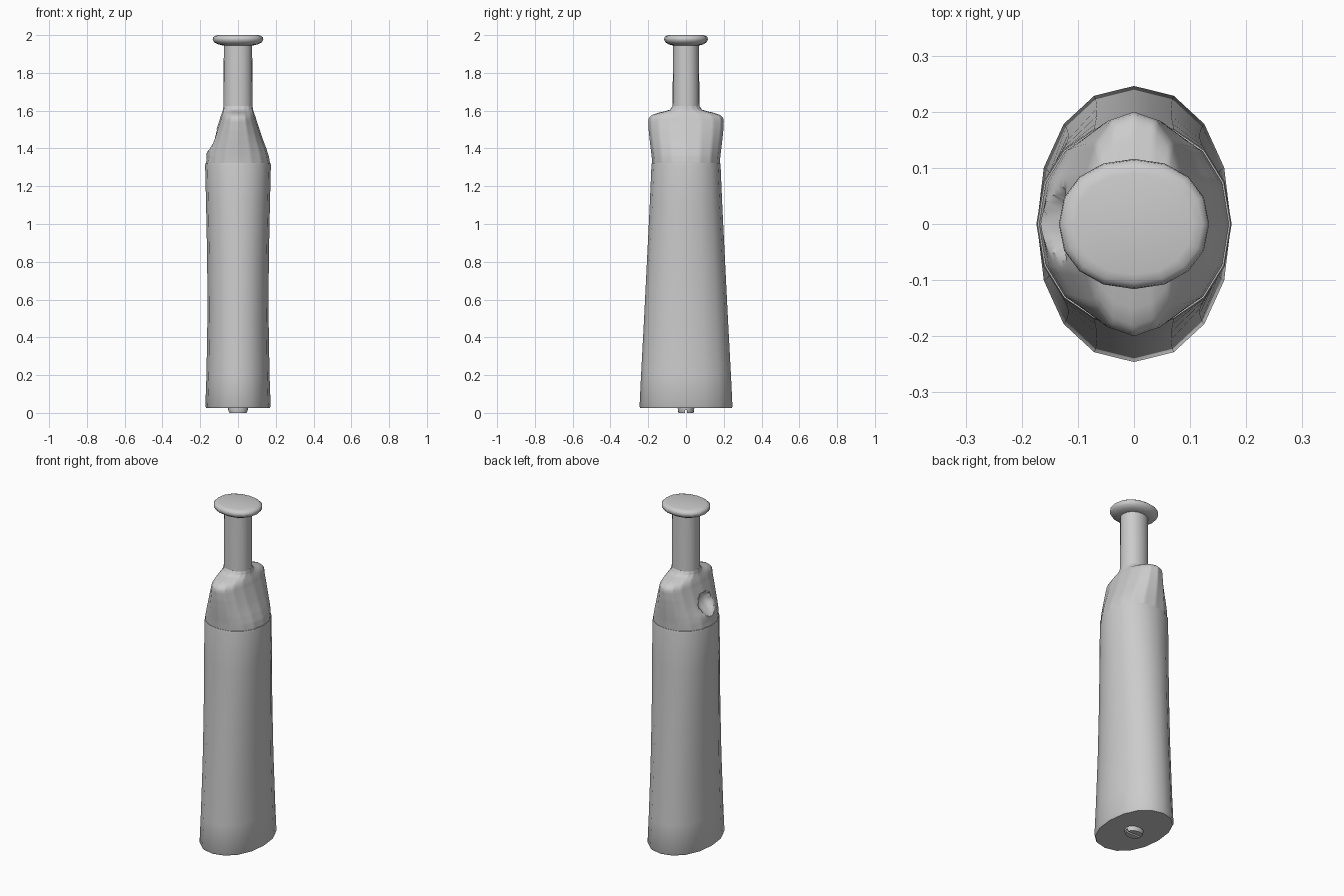
import bpy, bmesh, math

if "Cube" in bpy.data.objects:
    bpy.data.objects.remove(bpy.data.objects["Cube"])

SIDES = 16


def outline(rx, ry, sub):
    """16-sided, slightly squared ellipse; each side split into sub pieces."""
    def corner(k):
        a = 2 * math.pi * k / SIDES
        c, s = math.cos(a), math.sin(a)
        return (rx * math.copysign(abs(c) ** 0.93, c), ry * math.copysign(abs(s) ** 0.93, s))
    pts = []
    for k in range(SIDES):
        p, q = corner(k), corner(k + 1)
        for i in range(sub):
            t = i / sub
            pts.append((p[0] + (q[0] - p[0]) * t, p[1] + (q[1] - p[1]) * t))
    return pts


def loft(name, loops, sub=1, shape=None, angle=40):
    """Skin through (z, half width x, half depth y) loops and cap both ends."""
    bm = bmesh.new()
    rings = []
    for z, rx, ry in loops:
        ring = []
        for x, y in outline(rx, ry, sub):
            if shape:
                x = shape(x, y, z)
            ring.append(bm.verts.new((x, y, z)))
        rings.append(ring)
    n = len(rings[0])
    for a, b in zip(rings, rings[1:]):
        for i in range(n):
            j = (i + 1) % n
            bm.faces.new((a[i], a[j], b[j], b[i]))
    bm.faces.new(rings[0][::-1])
    bm.faces.new(rings[-1])
    bmesh.ops.recalc_face_normals(bm, faces=bm.faces[:])
    mesh = bpy.data.meshes.new(name)
    bm.to_mesh(mesh)
    bm.free()
    ob = bpy.data.objects.new(name, mesh)
    bpy.context.collection.objects.link(ob)
    bpy.ops.object.select_all(action='DESELECT')
    ob.select_set(True)
    bpy.context.view_layer.objects.active = ob
    bpy.ops.object.shade_smooth_by_angle(angle=math.radians(angle))
    return ob


def refine(loops, step):
    """Insert evenly spaced loops between the given ones."""
    out = []
    for a, b in zip(loops, loops[1:]):
        n = max(1, round((b[0] - a[0]) / step))
        out += [tuple(p + (q - p) * i / n for p, q in zip(a, b)) for i in range(n)]
    return out + [loops[-1]]


def thumb_dimple(x, y, z):
    """Scooped button on the left face with a raised lower lip."""
    if x < 0:
        x -= 0.012 * math.exp(-(y / 0.06) ** 2 - ((z - 1.39) / 0.025) ** 2)
        d = (y / 0.055) ** 2 + ((z - 1.44) / 0.06) ** 2
        if d < 1:
            x += 0.04 * math.sqrt(1 - d)
    return x


# Tapered lower body
loft("body", [(0.025, 0.168, 0.241), (0.034, 0.173, 0.246), (0.2, 0.167, 0.238),
              (0.5, 0.162, 0.222), (0.8, 0.163, 0.207), (1.1, 0.169, 0.192),
              (1.31, 0.174, 0.183), (1.322, 0.172, 0.181)])

# Wedge-shaped head with rounded shoulders
head = [(1.30, 0.168, 0.178), (1.325, 0.169, 0.179), (1.36, 0.163, 0.182),
        (1.40, 0.150, 0.187), (1.45, 0.131, 0.193), (1.50, 0.114, 0.198),
        (1.545, 0.099, 0.200), (1.563, 0.094, 0.196), (1.577, 0.089, 0.181),
        (1.588, 0.085, 0.150), (1.596, 0.082, 0.115), (1.605, 0.080, 0.085),
        (1.625, 0.077, 0.071)]
loft("head", refine(head, 0.008), sub=6, shape=thumb_dimple)

# Neck
loft("neck", [(1.60, 0.077, 0.071), (1.78, 0.076, 0.070), (1.955, 0.075, 0.068)])

# Flat rounded cap
loft("cap", [(1.945, 0.078, 0.070), (1.951, 0.105, 0.092), (1.962, 0.126, 0.109),
             (1.976, 0.134, 0.116), (1.988, 0.132, 0.114), (1.996, 0.122, 0.105),
             (2.0, 0.105, 0.090)], angle=60)

# Slotted plug under the base
plug = loft("base_plug", [(0.0, 0.047, 0.040), (0.012, 0.052, 0.043), (0.03, 0.054, 0.044)])
bpy.ops.mesh.primitive_cube_add(size=1, location=(0, 0, 0))
cutter = bpy.context.object
cutter.name = "slot_cutter"
cutter.scale = (0.2, 0.012, 0.03)
cutter.hide_render = True
cutter.hide_set(True)
mod = plug.modifiers.new("slot", 'BOOLEAN')
mod.operation = 'DIFFERENCE'
mod.object = cutter
